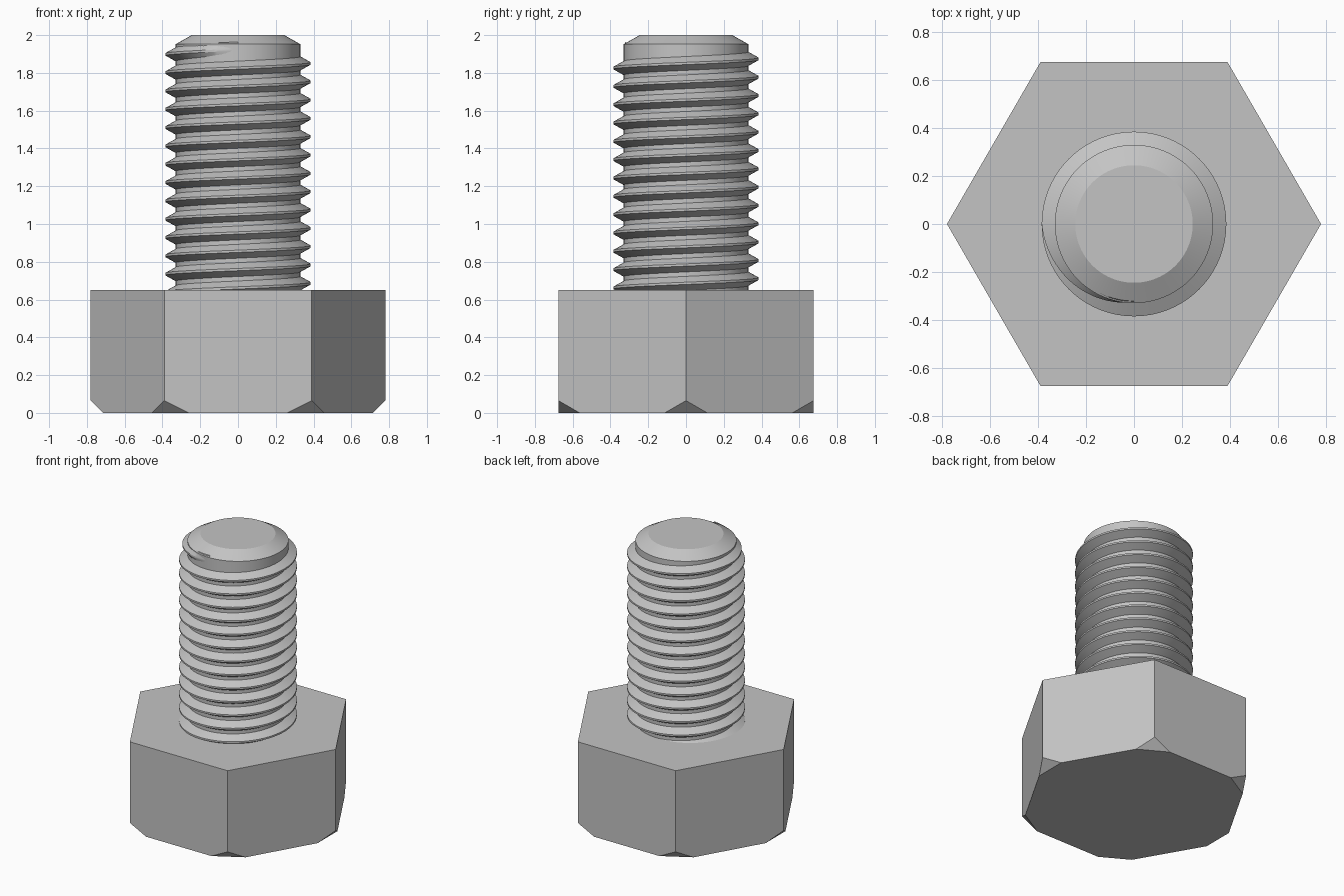
import bpy, bmesh
from math import sin, cos, tau, radians
from mathutils import Vector

cube = bpy.data.objects.get("Cube")
if cube:
    bpy.data.objects.remove(cube, do_unlink=True)

steel = bpy.data.materials.new("grey steel")
steel.use_nodes = True
STEEL = (0.55, 0.55, 0.55, 1)
steel.diffuse_color = STEEL
steel.node_tree.nodes["Principled BSDF"].inputs["Base Color"].default_value = STEEL

HEAD_TOP, HEAD_RADIUS = 0.65, 0.78
CORE, CREST, PITCH = 0.33, 0.385, 0.097
SEGMENTS = 96


def point(radius, angle, z):
    return Vector((radius * cos(angle), radius * sin(angle), z))


def loft(bm, rings, around):
    """Skin a list of vertex loops (each closed) and cap both ends."""
    loops = [[bm.verts.new(p) for p in ring] for ring in rings]
    for a, b in zip(loops, loops[1:]):
        for i in range(around):
            j = (i + 1) % around
            bm.faces.new((a[i], a[j], b[j], b[i]))
    bm.faces.new(loops[0])
    bm.faces.new(loops[-1])


def lathe(bm, profile, sides):
    loft(bm, [[point(r, tau * i / sides, z) for i in range(sides)]
              for r, z in profile], sides)


def finish(name, bm, smooth):
    bmesh.ops.recalc_face_normals(bm, faces=bm.faces)
    mesh = bpy.data.meshes.new(name)
    bm.to_mesh(mesh)
    bm.free()
    mesh.materials.append(steel)
    obj = bpy.data.objects.new(name, mesh)
    bpy.context.collection.objects.link(obj)
    if smooth:
        bpy.ops.object.select_all(action='DESELECT')
        obj.select_set(True)
        bpy.context.view_layer.objects.active = obj
        bpy.ops.object.shade_smooth_by_angle(angle=radians(25))


# Hexagonal head with its lower corners cut off flat
bm = bmesh.new()
lathe(bm, [(HEAD_RADIUS, 0), (HEAD_RADIUS, HEAD_TOP)], 6)
for k in range(6):
    angle = tau * k / 6
    cut = bmesh.ops.bisect_plane(
        bm, geom=bm.verts[:] + bm.edges[:] + bm.faces[:],
        plane_co=point(HEAD_RADIUS, angle, 0.065),
        plane_no=point(1, angle, -1), clear_outer=True)
    edges = [e for e in cut["geom_cut"] if isinstance(e, bmesh.types.BMEdge)]
    bmesh.ops.holes_fill(bm, edges=edges, sides=0)
finish("hex_head", bm, False)

# Plain core of the shank with a chamfered tip
bm = bmesh.new()
lathe(bm, [(CORE, HEAD_TOP - 0.02), (CORE, 1.952), (0.245, 2)], SEGMENTS)
finish("shank_core", bm, True)

# Right-handed thread ridge, fading out over its last quarter turn
bm = bmesh.new()
end_turn, fade = 0.75, 0.25
turns = 13.5
steps = round(turns * SEGMENTS)
rings = []
for s in range(steps + 1):
    turn = end_turn - turns + s / SEGMENTS
    angle, z = tau * turn, 1.85 + PITCH * turn
    height = min(1, (end_turn - turn) / fade)
    crest = CORE - 0.004 + (CREST - CORE + 0.004) * height
    root = CORE - 0.009
    half_root, half_crest = PITCH * 0.43, PITCH / 16
    rings.append([point(root, angle, z - half_root),
                  point(crest, angle, z - half_crest),
                  point(crest, angle, z + half_crest),
                  point(root, angle, z + half_root)])
loft(bm, rings, 4)
finish("thread", bm, True)
